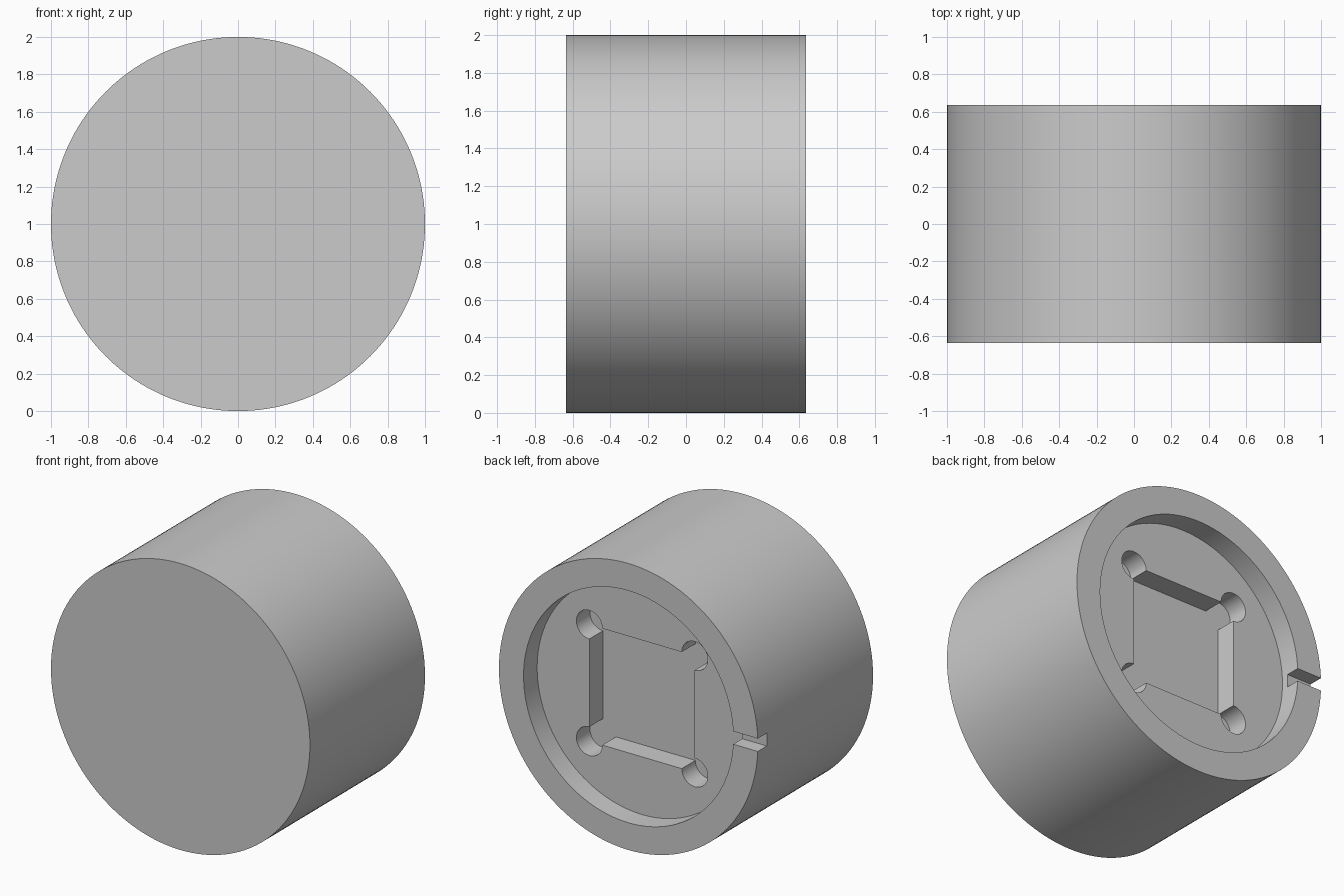
import bpy, bmesh
from math import sin, cos, pi, radians

if "Cube" in bpy.data.objects:
    bpy.data.objects.remove(bpy.data.objects["Cube"])

RADIUS, HALF = 1.0, 0.635        # body radius and half length
RECESS_R, STEP = 0.81, 0.15      # round recess radius, depth of each step
POCKET, HOLE_R = 0.407, 0.1      # pocket half width, corner relief radius
SLOT_H, SLOT_D = 0.045, 0.1      # slot half height and depth

grey = bpy.data.materials.new("plain grey")
grey.use_nodes = True
colour = (0.6, 0.6, 0.6, 1)
grey.diffuse_color = colour
grey.node_tree.nodes["Principled BSDF"].inputs["Base Color"].default_value = colour


def arc(cx, cz, r, start, sweep, n):
    """Points along an arc; a full circle leaves out the repeated end."""
    count = n if sweep >= 2 * pi else n + 1
    return [(cx + r * cos(start + sweep * i / n), cz + r * sin(start + sweep * i / n))
            for i in range(count)]


def prism(name, outline, y0, y1):
    """Extrude an x-z outline along y, centred at the body's height."""
    bm = bmesh.new()
    face = bm.faces.new([bm.verts.new((x, y0, z + RADIUS)) for x, z in outline])
    new = bmesh.ops.extrude_face_region(bm, geom=[face])["geom"]
    verts = [v for v in new if isinstance(v, bmesh.types.BMVert)]
    bmesh.ops.translate(bm, verts=verts, vec=(0, y1 - y0, 0))
    bmesh.ops.recalc_face_normals(bm, faces=bm.faces)
    mesh = bpy.data.meshes.new(name)
    bm.to_mesh(mesh)
    bm.free()
    mesh.materials.append(grey)
    obj = bpy.data.objects.new(name, mesh)
    bpy.context.collection.objects.link(obj)
    return obj


# Solid round body
body = prism("round_body", arc(0, 0, RADIUS, 0, 2 * pi, 160), -HALF, HALF)

# Square pocket outline with a round relief at each corner
pocket_outline = []
for i in range(4):
    a = pi / 4 + i * pi / 2
    cx = POCKET if cos(a) > 0 else -POCKET
    cz = POCKET if sin(a) > 0 else -POCKET
    pocket_outline += arc(cx, cz, HOLE_R, a - 3 * pi / 4, 3 * pi / 2, 36)

# Slot through the rim on the right side
slot_outline = [(-1.2, -SLOT_H), (-0.7, -SLOT_H), (-0.7, SLOT_H), (-1.2, SLOT_H)]

OUT = HALF + 0.1
cutters = [
    prism("recess_cutter", arc(0, 0, RECESS_R, 0, 2 * pi, 128), HALF - STEP, OUT),
    prism("pocket_cutter", pocket_outline, HALF - 2 * STEP, OUT),
    prism("slot_cutter", slot_outline, HALF - SLOT_D, OUT),
]

bpy.ops.object.select_all(action="DESELECT")
bpy.context.view_layer.objects.active = body
body.select_set(True)
for cutter in cutters:
    cutter.hide_render = True
    mod = body.modifiers.new(cutter.name, "BOOLEAN")
    mod.operation = "DIFFERENCE"
    mod.solver = "EXACT"
    mod.object = cutter
    bpy.ops.object.modifier_apply(modifier=mod.name)
    bpy.data.objects.remove(cutter)

bpy.ops.object.shade_smooth_by_angle(angle=radians(30))
